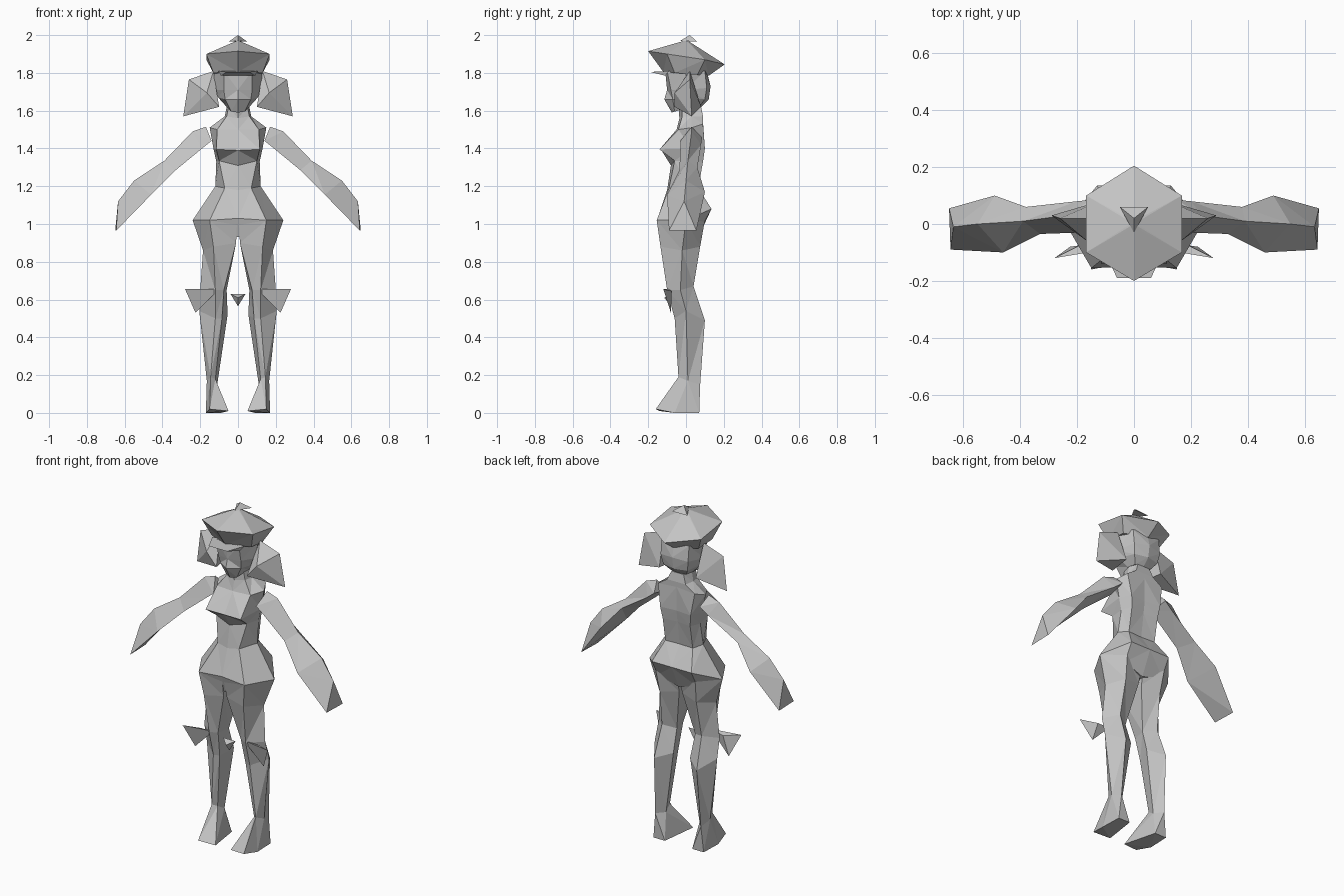
import bpy, bmesh

grey = bpy.data.materials.new("plain grey")
grey.diffuse_color = (0.55, 0.55, 0.55, 1)


def finish(name, bm):
    bmesh.ops.recalc_face_normals(bm, faces=bm.faces)
    me = bpy.data.meshes.new(name)
    bm.to_mesh(me)
    bm.free()
    me.materials.append(grey)
    ob = bpy.data.objects.new(name, me)
    bpy.context.collection.objects.link(ob)
    return ob


def mirrored(points):
    return [(-x, y, z) for x, y, z in points]


def loft(name, rings):
    """Skin closed rings of equal length and cap both ends."""
    bm = bmesh.new()
    rows = [[bm.verts.new(p) for p in r] for r in rings]
    n = len(rows[0])
    for a, b in zip(rows, rows[1:]):
        for i in range(n):
            j = (i + 1) % n
            bm.faces.new((a[i], a[j], b[j], b[i]))
    bm.faces.new(rows[0])
    bm.faces.new(rows[-1])
    bmesh.ops.triangulate(bm, faces=bm.faces)
    return finish(name, bm)


def symmetric_loft(name, half_rings):
    """Each half ring runs from front centre to back centre on the +x side."""
    return loft(name, [r + mirrored(r[1:-1])[::-1] for r in half_rings])


def hull(name, points):
    bm = bmesh.new()
    for p in points:
        bm.verts.new(p)
    bmesh.ops.convex_hull(bm, input=bm.verts)
    return finish(name, bm)


# torso with neck, bust, waist and hips
symmetric_loft("torso", [
    [(0, -.04, 1.62), (.05, -.02, 1.62), (.06, .03, 1.62), (.04, .08, 1.62), (0, .08, 1.62)],
    [(0, -.035, 1.56), (.06, -.02, 1.57), (.07, .03, 1.57), (.06, .09, 1.57), (0, .09, 1.57)],
    [(0, -.05, 1.50), (.11, -.04, 1.50), (.15, .03, 1.51), (.12, .09, 1.53), (0, .09, 1.54)],
    [(0, -.13, 1.39), (.115, -.14, 1.395), (.13, .03, 1.40), (.10, .10, 1.40), (0, .09, 1.40)],
    [(0, -.08, 1.31), (.10, -.06, 1.335), (.115, .03, 1.33), (.09, .09, 1.33), (0, .08, 1.33)],
    [(0, -.10, 1.18), (.07, -.09, 1.19), (.12, .01, 1.20), (.09, .065, 1.19), (0, .06, 1.19)],
    [(0, -.15, 1.03), (.15, -.155, 1.02), (.24, 0, 1.02), (.13, .135, 1.08), (0, .135, 1.08)],
    [(0, -.12, .93), (.13, -.13, .94), (.20, 0, .96), (.13, .08, .98), (0, .07, .94)],
])

# head
symmetric_loft("head", [
    [(0, -.11, 1.81), (.075, -.10, 1.81), (.13, 0, 1.81), (.09, .10, 1.81), (0, .11, 1.81)],
    [(0, -.10, 1.71), (.075, -.08, 1.71), (.12, 0, 1.71), (.09, .11, 1.72), (0, .13, 1.73)],
    [(0, -.115, 1.66), (.068, -.07, 1.66), (.105, 0, 1.67), (.08, .10, 1.66), (0, .12, 1.66)],
    [(0, -.075, 1.59), (.035, -.06, 1.595), (.06, .02, 1.62), (.05, .07, 1.62), (0, .08, 1.62)],
])

# six-sided hat, with a visor at the front and a small peak on top
symmetric_loft("hat", [
    [(0, -.01, 1.97), (.006, -.004, 1.97), (.006, .004, 1.97), (0, .01, 1.97)],
    [(0, -.20, 1.915), (.168, -.10, 1.90), (.168, .10, 1.87), (0, .205, 1.845)],
    [(0, -.12, 1.805), (.13, -.06, 1.80), (.125, .06, 1.79), (0, .12, 1.785)],
])
visor = [(.105, -.09, 1.81), (.06, -.19, 1.805), (.09, -.11, 1.785)]
hull("visor", visor + mirrored(visor))
hull("hat_peak", [(-.05, .06, 1.965), (.05, .06, 1.965), (0, -.03, 1.97), (0, .02, 2.0)])

# legs: hip, thigh, knee, calf, ankle, sole
leg = [
    [(.005, -.145, 1.02), (.15, -.155, 1.02), (.24, 0, 1.02), (.13, .10, 1.02), (.005, .08, 1.02)],
    [(.01, -.12, .90), (.13, -.135, .88), (.185, -.02, .86), (.12, .075, .88), (.01, .05, .90)],
    [(.075, -.08, .65), (.12, -.10, .65), (.20, -.03, .65), (.13, .04, .67), (.06, 0, .65)],
    [(.085, -.05, .50), (.12, -.06, .50), (.205, 0, .54), (.14, .10, .49), (.055, .04, .52)],
    [(.12, -.02, .18), (.145, -.04, .19), (.165, .01, .17), (.15, .075, .15), (.11, .03, .15)],
    [(.05, -.14, .01), (.15, -.16, .02), (.17, -.06, 0), (.165, .07, 0), (.09, .07, 0)],
]

# sleeves: ridge on top, two lower edges
sleeve = [
    [(.17, .03, 1.515), (.14, -.03, 1.44), (.15, .085, 1.46)],
    [(.24, .03, 1.49), (.19, -.03, 1.40), (.20, .08, 1.42)],
    [(.39, .01, 1.335), (.33, -.035, 1.285), (.38, .06, 1.30)],
    [(.55, 0, 1.23), (.46, -.10, 1.155), (.49, .10, 1.17)],
    [(.635, -.01, 1.12), (.645, -.09, .965), (.65, .055, .965)],
]

# side hair bunches and the ribbon tails beside the knees
bunch = [(.13, .02, 1.81), (.26, .02, 1.765), (.29, .03, 1.57),
         (.10, -.06, 1.62), (.12, .08, 1.62), (.165, -.06, 1.695)]
tail = [(.10, -.09, .655), (.28, -.12, .655), (.225, -.08, .53), (.19, -.075, .645)]

for side, flip in (("right", list), ("left", mirrored)):
    loft(side + "_leg", [flip(r) for r in leg])
    loft(side + "_sleeve", [flip(r) for r in sleeve])
    hull(side + "_hair_bunch", flip(bunch))
    hull(side + "_ribbon_tail", flip(tail))

# ribbon knot between the knees
hull("ribbon_knot", [(-.04, -.08, .63), (.04, -.08, .63), (0, -.08, .565), (0, -.115, .61)])
